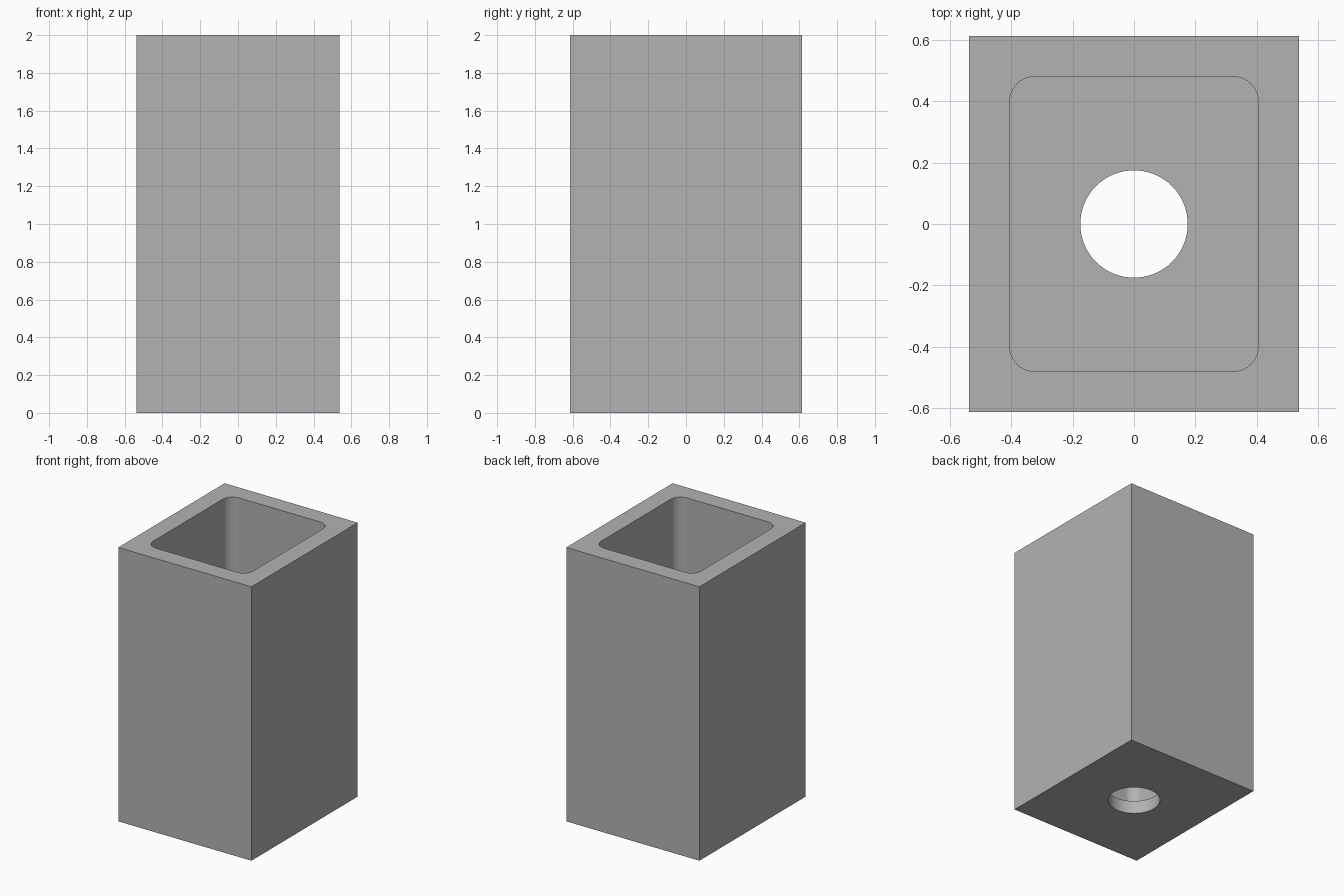
import bpy
import bmesh

WIDTH, DEPTH, HEIGHT = 1.075, 1.226, 2.0
WALL, FLOOR = 0.133, 0.095
CORNER, HOLE = 0.08, 0.175

default = bpy.data.objects.get("Cube")
if default:
    bpy.data.objects.remove(default)


def new_object(name, bm):
    mesh = bpy.data.meshes.new(name)
    bm.to_mesh(mesh)
    bm.free()
    obj = bpy.data.objects.new(name, mesh)
    bpy.context.collection.objects.link(obj)
    return obj


def block(name, width, depth, bottom, top, corner=0):
    """Box between two heights, with optionally rounded upright edges."""
    bm = bmesh.new()
    bmesh.ops.create_cube(bm, size=1)
    for v in bm.verts:
        v.co.x *= width
        v.co.y *= depth
        v.co.z = top if v.co.z > 0 else bottom
    if corner:
        upright = [e for e in bm.edges
                   if abs(e.verts[0].co.z - e.verts[1].co.z) > 0.5]
        bmesh.ops.bevel(bm, geom=upright, offset=corner, segments=10,
                        profile=0.5, affect='EDGES')
    return new_object(name, bm)


def cylinder(name, radius, height):
    bm = bmesh.new()
    bmesh.ops.create_cone(bm, cap_ends=True, segments=64, radius1=radius,
                          radius2=radius, depth=height)
    return new_object(name, bm)


# Outer body
body = block("square_tube_body", WIDTH, DEPTH, 0, HEIGHT)

# Rounded cavity open at the top, and round hole through the floor
cutters = [
    block("cavity_cutter", WIDTH - 2 * WALL, DEPTH - 2 * WALL,
          FLOOR, HEIGHT + 0.2, CORNER),
    cylinder("floor_hole_cutter", HOLE, 0.6),
]
bpy.context.view_layer.objects.active = body
for cutter in cutters:
    cutter.hide_render = True
    cut = body.modifiers.new(cutter.name, 'BOOLEAN')
    cut.operation = 'DIFFERENCE'
    cut.solver = 'EXACT'
    cut.object = cutter
    bpy.ops.object.modifier_apply(modifier=cut.name)
    bpy.data.objects.remove(cutter)

# Plain grey finish
grey = bpy.data.materials.new("plain_grey")
grey.use_nodes = True
colour = (0.45, 0.45, 0.45, 1)
grey.diffuse_color = colour
grey.node_tree.nodes["Principled BSDF"].inputs["Base Color"].default_value = colour
body.data.materials.clear()
body.data.materials.append(grey)

# Smooth the rounded walls, keep the edges crisp
bpy.ops.object.select_all(action='DESELECT')
body.select_set(True)
bpy.ops.object.shade_smooth_by_angle(angle=0.6)
